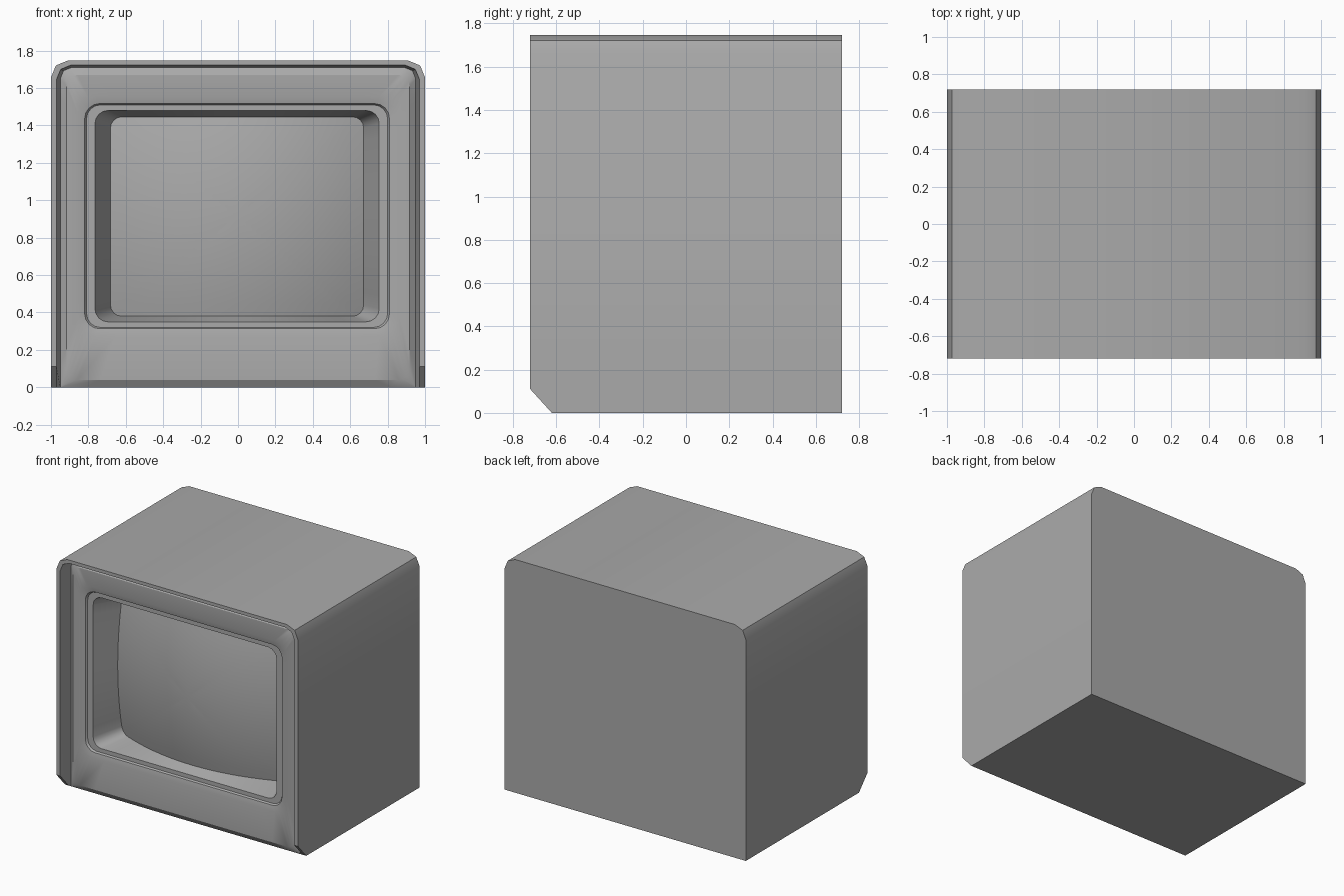
import bpy, bmesh, math

cube = bpy.data.objects.get("Cube")
if cube:
    bpy.data.objects.remove(cube, do_unlink=True)

grey = bpy.data.materials.new("plain_grey")
grey.use_nodes = True
colour = (0.4, 0.4, 0.4, 1)
grey.diffuse_color = colour
grey.node_tree.nodes["Principled BSDF"].inputs["Base Color"].default_value = colour

FRONT, BACK, INNER = -0.72, 0.72, -0.62
CHAMFER = 0.11


def finish(name, bm):
    mesh = bpy.data.meshes.new(name)
    bm.to_mesh(mesh)
    bm.free()
    mesh.materials.append(grey)
    obj = bpy.data.objects.new(name, mesh)
    bpy.context.collection.objects.link(obj)
    bpy.ops.object.select_all(action="DESELECT")
    bpy.context.view_layer.objects.active = obj
    obj.select_set(True)
    bpy.ops.object.shade_smooth_by_angle(angle=math.radians(28))
    return obj


def bridge(bm, a, b, closed):
    n = len(a)
    for i in range(n if closed else n - 1):
        j = (i + 1) % n
        bm.faces.new((a[i], a[j], b[j], b[i]))


def arch(bm, w, top, r, y, foot_y):
    """Cabinet outline from the left foot, over the top, to the right foot."""
    half = [(w, 0, foot_y), (w, CHAMFER, y)]
    for k in range(3):
        a = k * math.pi / 4
        half.append((w - r + r * math.cos(a), top - r + r * math.sin(a), y))
    pts = [(-x, z, d) for x, z, d in half] + half[::-1]
    return [bm.verts.new((x, d, z)) for x, z, d in pts]


def rounded_ring(cx, cz, w, h, r, r_low=None, steps=14, segs=4):
    """Rounded rectangle, counterclockwise from the front, with split sides."""
    r_low = r if r_low is None else r_low
    corners = [(1, -1, -90, r_low), (1, 1, 0, r), (-1, 1, 90, r), (-1, -1, 180, r_low)]
    arcs = []
    for sx, sz, start, rad in corners:
        arc = []
        for k in range(segs + 1):
            a = math.radians(start + 90 * k / segs)
            arc.append((cx + sx * (w - rad) + rad * math.cos(a),
                        cz + sz * (h - rad) + rad * math.sin(a)))
        arcs.append(arc)
    pts = []
    for i, arc in enumerate(arcs):
        pts += arc
        p, q = arc[-1], arcs[(i + 1) % 4][0]
        for k in range(1, steps):
            t = k / steps
            pts.append((p[0] + (q[0] - p[0]) * t, p[1] + (q[1] - p[1]) * t))
    return pts


# Cabinet shell with a raised rim around the front
bm = bmesh.new()
inner = arch(bm, 0.95, 1.71, 0.06, INNER, INNER)
rim = arch(bm, 0.97, 1.722, 0.075, FRONT, INNER)
outer = arch(bm, 1.0, 1.747, 0.09, FRONT, INNER)
back = arch(bm, 1.0, 1.747, 0.09, BACK, BACK)
for a, b in ((inner, rim), (rim, outer), (outer, back)):
    bridge(bm, a, b, False)
bm.faces.new(back)
bm.faces.new((back[0], back[-1], outer[-1], outer[0]))
finish("cabinet_shell", bm)

# Picture tube curve, shared by the glass and the bezel wall
CX, CZ, SW, SH = -0.005, 0.913, 0.677, 0.533


def glass_y(x, z):
    u, v = (x - CX) / SW, (z - CZ) / SH
    return -0.39 - 0.15 * (1 - u * u) - 0.06 * (1 - v * v)


screen_edge = rounded_ring(CX, CZ, SW, SH, 0.06)

# Bezel: bevelled panel, stepped frame and sloping wall down to the glass
bm = bmesh.new()
profile = [
    (rounded_ring(0, 0.855, 0.95, 0.855, 0.06, 0.002), INNER),
    (rounded_ring(0, 0.855, 0.917, 0.815, 0.06), -0.645),
    (rounded_ring(CX, 0.915, 0.85, 0.64, 0.09), -0.645),
    (rounded_ring(CX, 0.915, 0.815, 0.602, 0.08), -0.636),
    (rounded_ring(CX, 0.915, 0.805, 0.595, 0.075), -0.622),
    (rounded_ring(CX, 0.915, 0.76, 0.565, 0.07), -0.622),
]
loops = [[bm.verts.new((x, y, z)) for x, z in ring] for ring, y in profile]
loops.append([bm.verts.new((x, glass_y(x, z), z)) for x, z in screen_edge])
for a, b in zip(loops, loops[1:]):
    bridge(bm, a, b, True)
finish("bezel", bm)

# Bulging screen built from shrinking rings
bm = bmesh.new()
previous = None
for k in range(8):
    s = 1 - k / 8
    ring = []
    for px, pz in screen_edge:
        x, z = CX + (px - CX) * s, CZ + (pz - CZ) * s
        ring.append(bm.verts.new((x, glass_y(x, z), z)))
    if previous:
        bridge(bm, previous, ring, True)
    previous = ring
centre = bm.verts.new((CX, glass_y(CX, CZ), CZ))
for i, v in enumerate(previous):
    bm.faces.new((v, previous[(i + 1) % len(previous)], centre))
finish("screen", bm)
